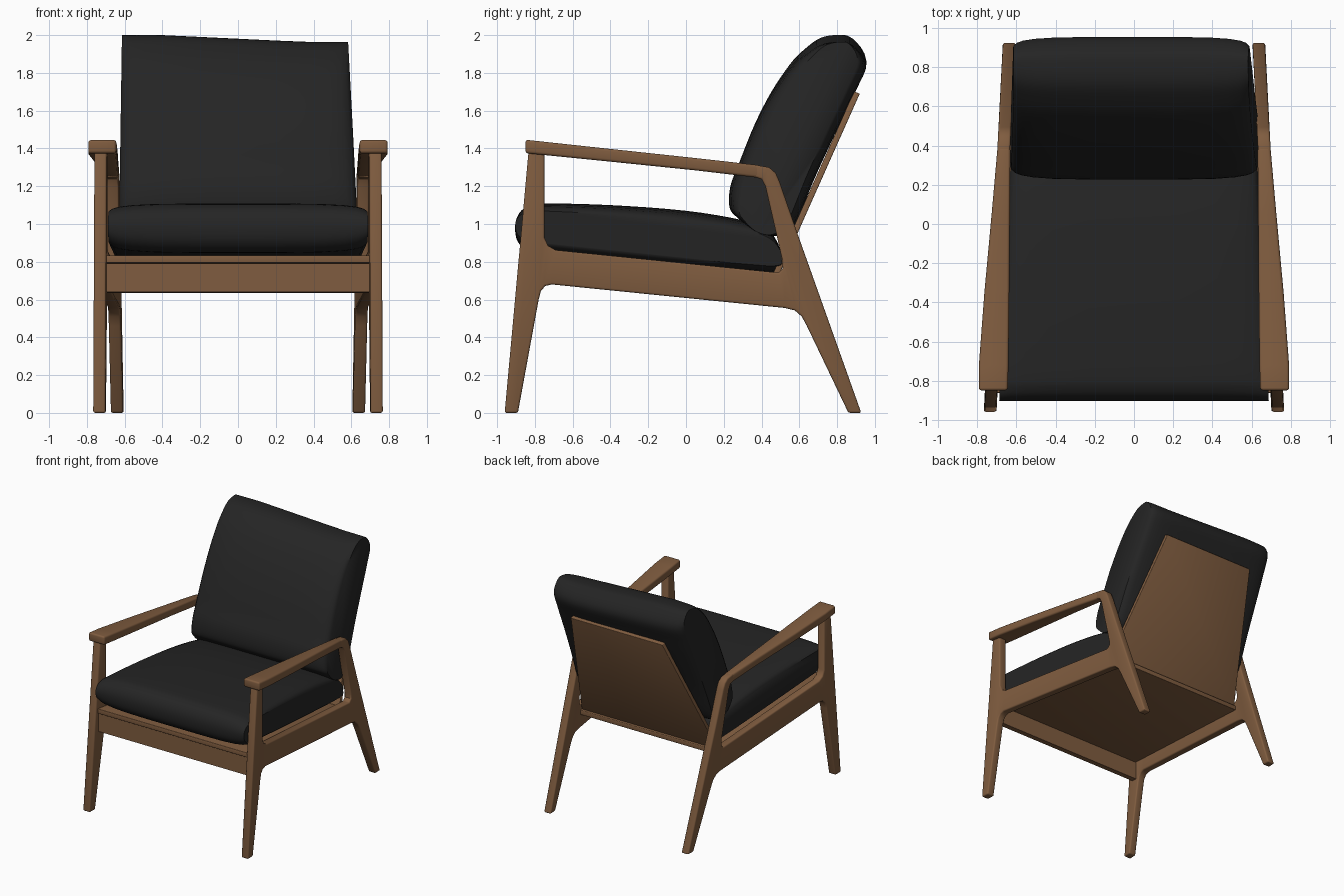
import bpy, bmesh, math
from mathutils import Vector

if "Cube" in bpy.data.objects:
    bpy.data.objects.remove(bpy.data.objects["Cube"])


def material(name, rgb):
    m = bpy.data.materials.new(name)
    m.diffuse_color = (*rgb, 1)
    m.use_nodes = True
    m.node_tree.nodes["Principled BSDF"].inputs["Base Color"].default_value = m.diffuse_color
    return m


WOOD = material("walnut wood", (0.215, 0.108, 0.050))
FABRIC = material("black upholstery", (0.018, 0.018, 0.018))


def loft(name, rings, mat, bevel=0.0, mirror=False, angle=40):
    """Skin equal-length point rings, cap both ends, round the hard edges."""
    bm = bmesh.new()
    rows = [[bm.verts.new(p) for p in r] for r in rings]
    n = len(rows[0])
    for a, b in zip(rows, rows[1:]):
        for i in range(n):
            j = (i + 1) % n
            bm.faces.new((a[i], a[j], b[j], b[i]))
    bm.faces.new(rows[0])
    bm.faces.new(rows[-1])
    bmesh.ops.recalc_face_normals(bm, faces=bm.faces[:])
    if bevel:
        hard = [e for e in bm.edges if e.calc_face_angle(0) > math.radians(50)]
        bmesh.ops.bevel(bm, geom=hard, offset=bevel, segments=3, profile=0.5,
                        affect='EDGES', clamp_overlap=True)
    me = bpy.data.meshes.new(name)
    bm.to_mesh(me)
    bm.free()
    me.materials.append(mat)
    ob = bpy.data.objects.new(name, me)
    bpy.context.collection.objects.link(ob)
    if mirror:
        ob.modifiers.new("mirror", 'MIRROR')
    bpy.ops.object.select_all(action='DESELECT')
    ob.select_set(True)
    bpy.context.view_layer.objects.active = ob
    bpy.ops.object.shade_smooth_by_angle(angle=math.radians(angle))
    return ob


def spline(pts, steps=4):
    """Closed Catmull-Rom curve through 2D points."""
    out, n = [], len(pts)
    for i in range(n):
        a, b, c, d = (Vector(pts[(i + k) % n]) for k in (-1, 0, 1, 2))
        for s in range(steps):
            t = s / steps
            out.append(0.5 * (2 * b + (c - a) * t + (2 * a - 5 * b + 4 * c - d) * t * t
                              + (3 * b - a - 3 * c + d) * t ** 3))
    return out


# Side frames: front leg, rail and back leg in one piece, toed in to the back
def mid_x(y):
    return 0.733 - 0.0516 * (y + 0.93)


frame = [(-0.96, 0), (-0.89, 0), (-0.78, 0.60), (-0.768, 0.645), (-0.745, 0.672), (-0.71, 0.68),
         (0.52, 0.556), (0.575, 0.543), (0.613, 0.51), (0.64, 0.46), (0.86, 0), (0.928, 0),
         (0.59, 0.95), (0.495, 1.225), (0.475, 1.27), (0.44, 1.3), (0.36, 1.314),
         (0.36, 1.25), (0.40, 1.237), (0.42, 1.20), (0.512, 0.80), (0.512, 0.765), (0.49, 0.742),
         (-0.69, 0.862), (-0.73, 0.885), (-0.75, 0.93), (-0.75, 1.39), (-0.833, 1.39)]
loft("side_frame", [[(mid_x(y) + d, y, z) for y, z in frame] for d in (-0.0325, 0.0325)],
     WOOD, 0.011, True)

# Armrests: broad at the front, narrowing into the back leg
arm = [(-0.85, 0.645, 0.792, 1.375, 1.446), (-0.72, 0.641, 0.792, 1.362, 1.432),
       (-0.35, 0.637, 0.764, 1.325, 1.392), (0.05, 0.634, 0.727, 1.284, 1.349),
       (0.39, 0.631, 0.697, 1.244, 1.311)]
loft("armrest", [[(a, y, lo), (b, y, lo), (b, y, hi), (a, y, hi)] for y, a, b, lo, hi in arm],
     WOOD, 0.014, True)

# Front rail between the legs
loft("front_rail", [[(x, -0.85, 0.64), (x, -0.80, 0.635), (x, -0.80, 0.785), (x, -0.85, 0.79)]
                    for x in (-0.7, 0.7)], WOOD)

# Seat board, sloping down to the back
loft("seat_board", [[(-w, y, z - 0.04), (w, y, z - 0.04), (w, y, z), (-w, y, z)]
                    for y, w, z in ((-0.862, 0.7, 0.835), (0.50, 0.63, 0.705))], WOOD, 0.005)

# Tapered back panel
loft("back_panel", [[(-w, y, z), (w, y, z), (w, y - 0.03, z + 0.012), (-w, y - 0.03, z + 0.012)]
                    for y, w, z in ((0.47, 0.635, 0.68), (0.92, 0.425, 1.69))], WOOD, 0.005)


# Cushions: one side profile repeated across the width, thinner at the ends
STATIONS = [(0, 1), (0.35, 1), (0.65, 0.98), (0.82, 0.93), (0.92, 0.86), (0.97, 0.78), (1, 0.66)]
STATIONS = [(-f, s) for f, s in reversed(STATIONS[1:])] + STATIONS


def cushion(name, profile, centre, along, half_width, sag, end=1.0):
    c, t = Vector(centre), Vector(along).normalized()
    nrm = Vector((-t.y, t.x))
    rings = []
    for f, s in STATIONS:
        s = 1 - (1 - s) * end
        ring = []
        for p in spline(profile):
            d = p - c
            y, z = c + t * d.dot(t) + nrm * d.dot(nrm) * s
            x = f * half_width(f, y, z)
            ring.append((x, y, z + sag(x, z)))
        rings.append(ring)
    loft(name, rings, FABRIC, angle=50)


seat = [(-0.905, 0.98), (-0.89, 1.045), (-0.845, 1.09), (-0.75, 1.108), (-0.4, 1.10), (0, 1.07),
        (0.3, 1.02), (0.43, 0.97), (0.49, 0.89), (0.505, 0.80), (0.48, 0.742), (0.3, 0.745),
        (-0.2, 0.79), (-0.7, 0.84), (-0.83, 0.855), (-0.89, 0.905)]
cushion("seat_cushion", seat, (-0.2, 0.93), (1, -0.11),
        lambda f, y, z: 0.688 - 0.048 * (y + 0.9), lambda x, z: 0)


def back_sag(x, z):
    k = max(0, min(1, (z - 1.5) / 0.5))
    return -k * 0.036 * max(0, min(1, (x + 0.4) / 0.75))


back = [(0.23, 1.09), (0.235, 1.2), (0.28, 1.32), (0.36, 1.52), (0.45, 1.70), (0.55, 1.85),
        (0.63, 1.93), (0.71, 1.985), (0.80, 2.0), (0.885, 1.98), (0.955, 1.87), (0.90, 1.72),
        (0.80, 1.50), (0.68, 1.24), (0.585, 1.01), (0.53, 0.955), (0.46, 0.935), (0.36, 0.965),
        (0.27, 1.035)]
cushion("back_cushion", back, (0.60, 1.47), (0.42, 1.05),
        lambda f, y, z: 0.628 - (0.015 if f < 0 else 0.05) * (z - 1.1), back_sag, 0.8)
